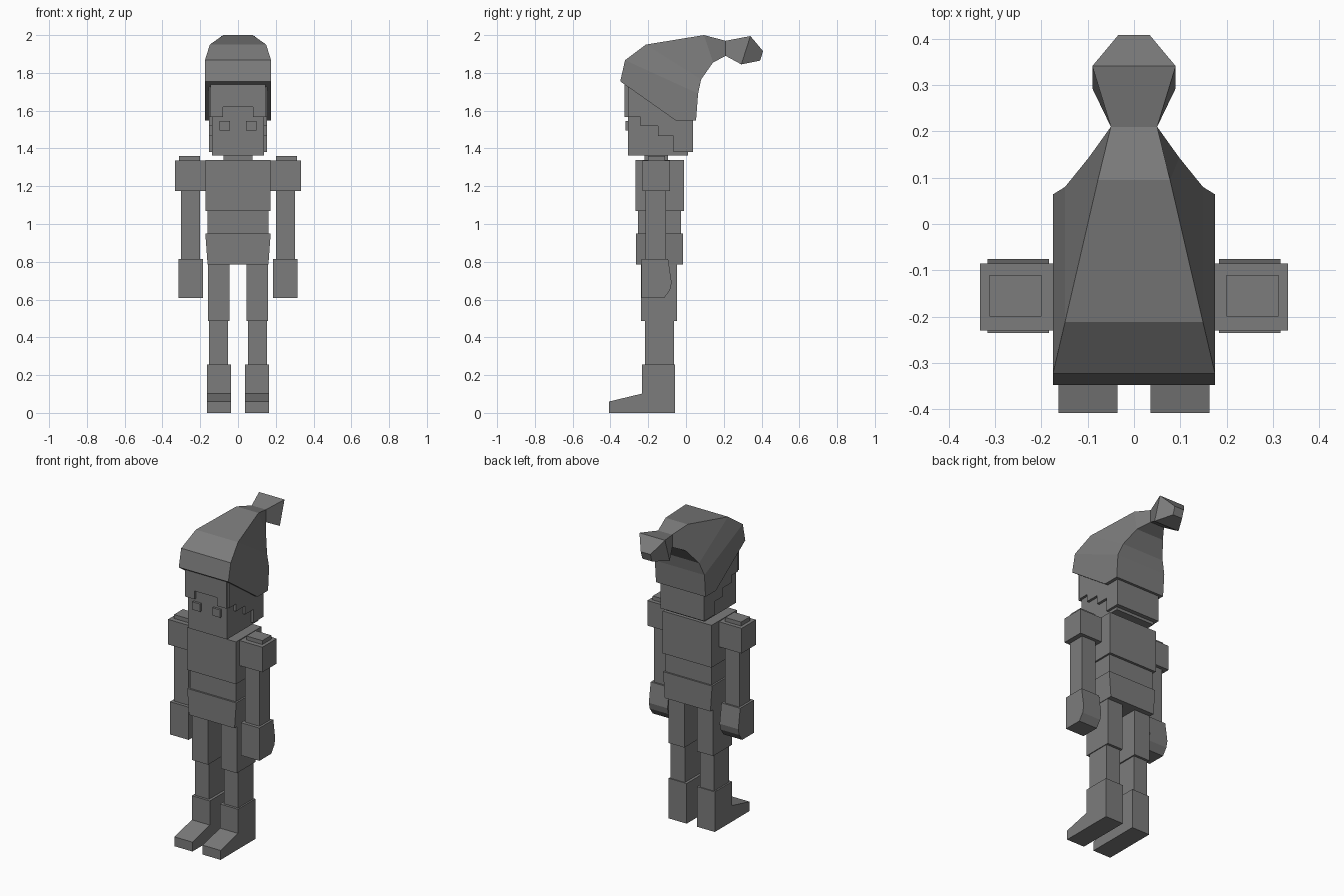
import bpy
import bmesh

if "Cube" in bpy.data.objects:
    bpy.data.objects.remove(bpy.data.objects["Cube"], do_unlink=True)

grey = bpy.data.materials.new("plain grey")
grey.use_nodes = True
COLOUR = (0.2, 0.2, 0.2, 1)
grey.diffuse_color = COLOUR
grey.node_tree.nodes["Principled BSDF"].inputs["Base Color"].default_value = COLOUR


def loft(name, rings):
    """Join rings of points into a closed, flat shaded solid."""
    bm = bmesh.new()
    loops = [[bm.verts.new(p) for p in ring] for ring in rings]
    for a, b in zip(loops, loops[1:]):
        for i in range(len(a)):
            j = (i + 1) % len(a)
            bm.faces.new((a[i], a[j], b[j], b[i]))
    bm.faces.new(loops[0])
    bm.faces.new(loops[-1])
    bmesh.ops.recalc_face_normals(bm, faces=bm.faces)
    mesh = bpy.data.meshes.new(name)
    bm.to_mesh(mesh)
    bm.free()
    mesh.materials.append(grey)
    obj = bpy.data.objects.new(name, mesh)
    bpy.context.collection.objects.link(obj)
    return obj


def side_profile(name, x0, x1, points):
    """Extrude a (y, z) outline across x."""
    return loft(name, [[(x, y, z) for y, z in points] for x in (x0, x1)])


def box(name, x0, x1, y0, y1, z0, z1):
    return side_profile(name, x0, x1, [(y0, z0), (y1, z0), (y1, z1), (y0, z1)])


# Torso
box("chest", -.173, .173, -.267, -.01, 1.07, 1.34)
box("waist", -.162, .162, -.254, -.026, .95, 1.07)
box("neck", -.077, .077, -.22, -.095, 1.33, 1.38)
loft("hips", [[(-w, -.265, z), (w, -.265, z), (w, -.016, z), (-w, -.016, z)]
              for w, z in ((.161, .785), (.173, .95))])

# Head, with stepped hair wrapping the sides and back
box("head", -.138, .138, -.307, .01, 1.362, 1.7)
hair = [(-.307, 1.75), (-.307, 1.567), (-.24, 1.567), (-.24, 1.52), (-.148, 1.52),
        (-.148, 1.465), (-.066, 1.465), (-.066, 1.38), (.037, 1.38), (.037, 1.75)]
side_profile("hair", -.154, .154, hair)
box("fringe", -.146, .146, -.325, -.3, 1.62, 1.77)

# Arms, legs and paired face parts
for side, s in (("left", 1), ("right", -1)):
    box(side + "_fringe_lock", s * .08, s * .146, -.325, -.3, 1.567, 1.62)
    box(side + "_eye", s * .043, s * .099, -.321, -.3, 1.495, 1.545)
    box(side + "_shoulder", s * .172, s * .333, -.23, -.085, 1.175, 1.335)
    box(side + "_shoulder_cap", s * .2, s * .312, -.2, -.11, 1.33, 1.36)
    box(side + "_arm", s * .2, s * .302, -.214, -.106, .81, 1.18)
    side_profile(side + "_hand", s * .184, s * .316,
                 [(-.235, .816), (-.095, .816), (-.076, .69), (-.085, .65),
                  (-.116, .607), (-.235, .607)])
    box(side + "_thigh", s * .045, s * .158, -.238, -.048, .487, .79)
    box(side + "_shin", s * .053, s * .153, -.217, -.064, .25, .49)
    side_profile(side + "_boot", s * .036, s * .163,
                 [(-.408, 0), (-.058, 0), (-.058, .256), (-.233, .256),
                  (-.233, .102), (-.408, .06)])

# Drooping hat: (upper y, z), (lower y, z), half widths
sections = [
    ((-.348, 1.755), (.053, 1.547), .175, .175),
    ((-.323, 1.867), (.064, 1.69), .175, .175),
    ((-.212, 1.95), (.08, 1.765), .149, .149),
    ((.095, 2.0), (.143, 1.855), .078, .098),
    ((.21, 1.97), (.21, 1.89), .05, .05),
    ((.341, 1.995), (.293, 1.845), .09, .09),
    ((.408, 1.915), (.392, 1.865), .034, .034),
]
loft("hat", [[(-w, *top), (w, *top), (v, *low), (-v, *low)]
             for top, low, w, v in sections])
side_profile("hat_brim", -.175, .175, [(-.348, 1.755), (-.053, 1.547), (.053, 1.547)])
